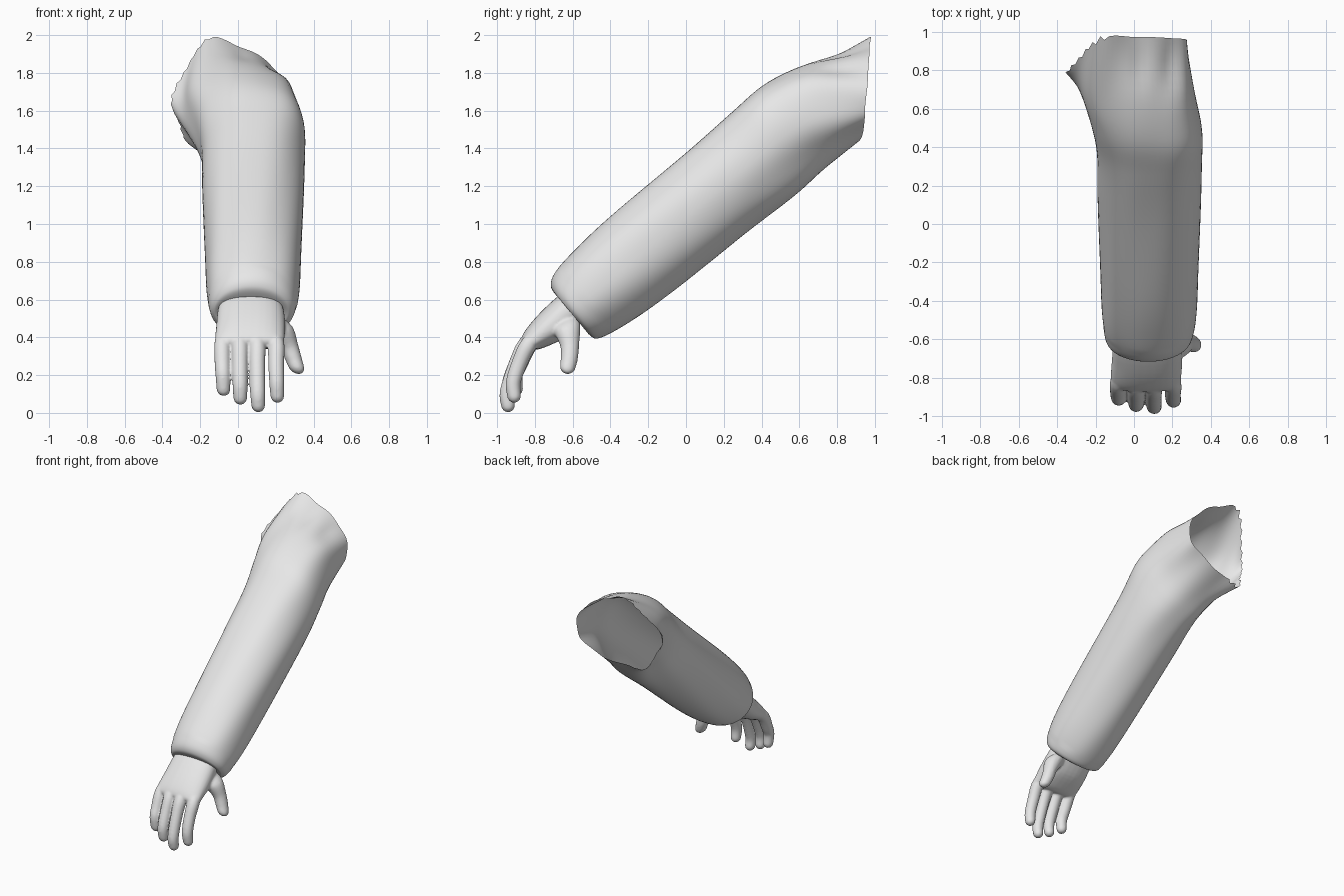
import bpy, bmesh, math, random
from mathutils import Vector as V

if "Cube" in bpy.data.objects:
    bpy.data.objects.remove(bpy.data.objects["Cube"])

random.seed(4)
N = 72
grey = bpy.data.materials.new("light_grey")
grey.diffuse_color = (0.8, 0.8, 0.8, 1)
grey.use_nodes = True
grey.node_tree.nodes["Principled BSDF"].inputs["Base Color"].default_value = grey.diffuse_color


def catmull(a, b, c, d, t):
    return 0.5 * (2 * b + (c - a) * t + (2 * a - 5 * b + 4 * c - d) * t * t
                  + (3 * b - a - 3 * c + d) * t ** 3)


def ring(ty, tz, by, bz, x0, x1, power=0.9, n=N, low=1.0):
    """Rounded section from its top and bottom points and its x range."""
    mid, half = V((0, ty + by, tz + bz)) / 2, V((0, ty - by, tz - bz)) / 2
    pts = []
    for i in range(n):
        a = 2 * math.pi * i / n
        c, s = math.cos(a), math.sin(a)
        e = power if s > 0 else max(power, low)
        c, s = (math.copysign(abs(k) ** e, k) for k in (c, s))
        pts.append(mid + half * s + V(((x0 + x1) / 2 + (x1 - x0) / 2 * c, 0, 0)))
    return pts


def smooth_rings(rings, steps):
    out = []
    for k in range(len(rings) - 1):
        four = [rings[max(0, min(len(rings) - 1, k + j))] for j in (-1, 0, 1, 2)]
        for s in range(steps):
            out.append([catmull(*p, s / steps) for p in zip(*four)])
    return out + [rings[-1]]


def skin(bm, rings, caps):
    rows = [[bm.verts.new(p) for p in r] for r in rings]
    n = len(rows[0])
    for a, b in zip(rows, rows[1:]):
        for i in range(n):
            j = (i + 1) % n
            bm.faces.new((a[i], a[j], b[j], b[i]))
    if caps:
        bm.faces.new(rows[0][::-1])
        bm.faces.new(rows[-1])


def finish(bm, name):
    bmesh.ops.recalc_face_normals(bm, faces=bm.faces)
    for f in bm.faces:
        f.smooth = True
    me = bpy.data.meshes.new(name)
    bm.to_mesh(me)
    bm.free()
    me.materials.append(grey)
    ob = bpy.data.objects.new(name, me)
    bpy.context.collection.objects.link(ob)
    return ob


# Sleeve: rolled cuff, forearm, elbow, flared shoulder
sections = [
    (-0.665, 0.61, -0.555, 0.485, -0.09, 0.225, 1.0),
    (-0.685, 0.62, -0.535, 0.45, -0.108, 0.25, 1.0),
    (-0.715, 0.67, -0.51, 0.412, -0.132, 0.278, 1.0),
    (-0.695, 0.74, -0.455, 0.397, -0.152, 0.305, 0.96),
    (-0.60, 0.85, -0.30, 0.48, -0.168, 0.325),
    (-0.40, 1.04, -0.07, 0.645, -0.175, 0.335),
    (0.00, 1.38, 0.33, 0.965, -0.19, 0.348),
    (0.25, 1.60, 0.52, 1.11, -0.195, 0.35),
    (0.43, 1.75, 0.62, 1.19, -0.225, 0.34),
    (0.66, 1.855, 0.73, 1.29, -0.285, 0.312),
]
# Torn shoulder opening, counter-clockwise from the outer side
rim = [V(p) for p in (
    (0.278, 0.95, 1.63), (0.25, 0.96, 1.74), (0.17, 0.968, 1.85), (0.02, 0.972, 1.94),
    (-0.13, 0.975, 1.99), (-0.25, 0.90, 1.86), (-0.345, 0.79, 1.68), (-0.325, 0.81, 1.54),
    (-0.25, 0.865, 1.42), (-0.08, 0.90, 1.435), (0.10, 0.935, 1.475), (0.23, 0.945, 1.54))]
M = len(rim)
edge = []
for i in range(N):
    k, t = divmod(i * M / N, 1)
    edge.append(catmull(*(rim[(int(k) + j) % M] for j in (-1, 0, 1, 2)), t))
rings = smooth_rings([ring(*s) for s in sections] + [edge], 7)

# Soft cloth folds, strongest near the shoulder, and a full outer elbow
elbow = V((0.31, 0.40, 1.60))
for r in rings[24:]:
    mid = sum(r, V()) / N
    for i, p in enumerate(r):
        a = 2 * math.pi * i / N
        amp = 0.003 + 0.008 * max(0, min(1, (p.y - 0.3) / 0.4))
        w = math.sin(5 * a + 2.2 * p.y) * math.sin(3.1 * p.y + 2 * a + 1)
        # Two dents running into the top of the shoulder
        dent = sum(math.exp(-((p.x - x) / 0.045) ** 2) for x in (0.03, 0.2))
        dent *= 0.016 * math.exp(-((p.y - 0.82) / 0.12) ** 2) * (math.sin(a) > 0.2)
        bulge = 0.02 * math.exp(-((p - elbow).length / 0.16) ** 2)
        r[i] = p + (p - mid).normalized() * (amp * w - dent + bulge)
# Ragged teeth along the inner part of the opening
for i, p in enumerate(rings[-1]):
    if p.x < -0.14:
        pull = random.uniform(0.3, 0.8) if i % 2 else random.uniform(-0.7, -0.1)
        rings[-1][i] = p.lerp(rings[-2][i], pull)
bm = bmesh.new()
skin(bm, rings, False)
finish(bm, "sleeve")

# Hand: palm, four fingers and thumb fused into one skin
bm = bmesh.new()
palm = [
    (-0.60, 0.67, -0.49, 0.55, -0.07, 0.20),
    (-0.685, 0.612, -0.555, 0.48, -0.105, 0.24),
    (-0.78, 0.522, -0.64, 0.40, -0.115, 0.25),
    (-0.845, 0.445, -0.735, 0.352, -0.121, 0.246),
    (-0.872, 0.395, -0.79, 0.335, -0.119, 0.243),
    (-0.868, 0.37, -0.82, 0.34, -0.10, 0.22),
]
skin(bm, smooth_rings([ring(*s, power=0.85, n=32, low=0) for s in palm], 4), True)


def digit(path):
    """Tapered round tube through (x, y, z, radius) points with a domed tip."""
    pts = []
    pv = [V(p) for p in path]
    for k in range(len(pv) - 1):
        four = [pv[max(0, min(len(pv) - 1, k + j))] for j in (-1, 0, 1, 2)]
        pts += [catmull(*four, s / 5) for s in range(5)]
    pts.append(pv[-1])
    d = (pts[-1] - pts[-2]).xyz.normalized()
    tip = pts[-1]
    for a in (0.4, 0.8, 1.15, 1.4):
        q = tip.xyz + d * tip.w * math.sin(a)
        pts.append(V((*q, tip.w * math.cos(a))))
    rows = []
    for k, p in enumerate(pts):
        t = pts[min(k + 1, len(pts) - 1)] - pts[max(k - 1, 0)]
        n = V((-t.z, t.y)).normalized() * p.w
        rows.append(ring(p.y + n.x, p.z + n.y, p.y - n.x, p.z - n.y,
                         p.x - p.w, p.x + p.w, power=1, n=16))
    skin(bm, rows, True)


# x at base and tip, y shift of the knuckle, y and z of the tip
for x0, x1, dy, ty, tz in ((-0.082, -0.077, 0.018, -0.90, 0.088),
                           (0.01, 0.012, 0, -0.932, 0.042),
                           (0.102, 0.107, 0, -0.942, 0.002),
                           (0.202, 0.208, 0.014, -0.91, 0.052)):
    digit([(x0 * 0.87, -0.77 + dy, 0.43, 0.035), (x0, -0.845 + dy, 0.365, 0.044),
           (x0, -0.897 + dy, 0.26, 0.042), ((x0 + x1) / 2, ty - 0.004, tz + 0.11, 0.04),
           (x1, ty, tz + 0.038, 0.037)])
# Thumb with its fleshy base
digit([(0.15, -0.65, 0.51, 0.065), (0.215, -0.632, 0.455, 0.074),
       (0.268, -0.616, 0.36, 0.051), (0.292, -0.618, 0.29, 0.046),
       (0.308, -0.626, 0.245, 0.042)])
hand = finish(bm, "hand")
fuse = hand.modifiers.new("fuse", "REMESH")
fuse.mode = "VOXEL"
fuse.voxel_size = 0.008
fuse.use_smooth_shade = True
soft = hand.modifiers.new("soften", "SMOOTH")
soft.factor = 0.5
soft.iterations = 5
